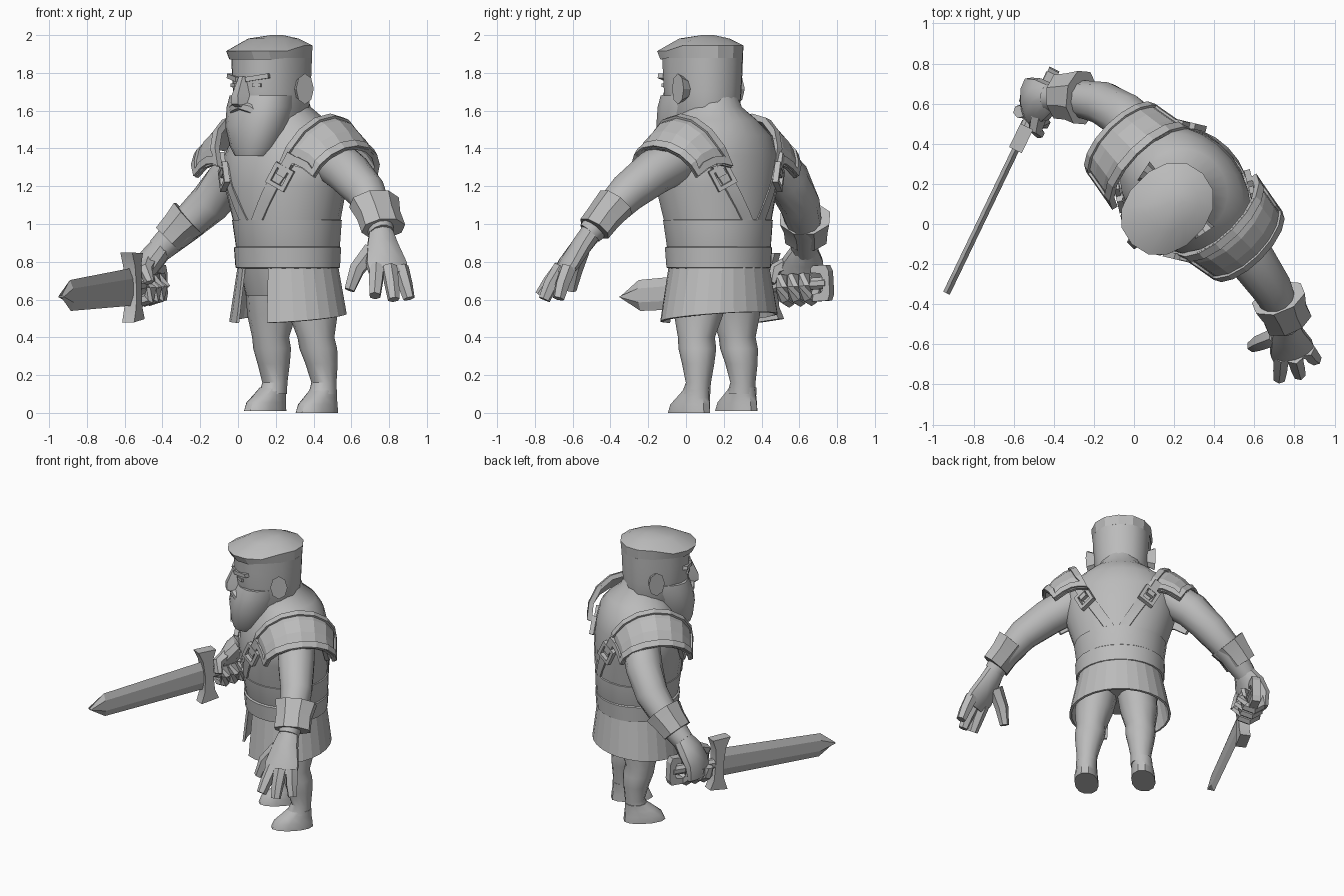
import bpy, bmesh, math
from mathutils import Vector, Matrix

if "Cube" in bpy.data.objects:
    bpy.data.objects.remove(bpy.data.objects["Cube"])

BODY = Matrix.Translation((0.265, 0.175, 0)) @ Matrix.Rotation(math.radians(-45), 4, 'Z')
WORLD = Matrix.Identity(4)
grey = bpy.data.materials.new("plain_grey")
grey.diffuse_color = (0.5, 0.5, 0.5, 1)
grey.use_nodes = True
grey.node_tree.nodes["Principled BSDF"].inputs["Base Color"].default_value = grey.diffuse_color


def finish(name, bm, frame=BODY, smooth=35, solid=0, offset=-1):
    bmesh.ops.recalc_face_normals(bm, faces=bm.faces)
    mesh = bpy.data.meshes.new(name)
    bm.to_mesh(mesh)
    bm.free()
    ob = bpy.data.objects.new(name, mesh)
    bpy.context.collection.objects.link(ob)
    mesh.materials.append(grey)
    ob.matrix_world = frame
    if solid:
        m = ob.modifiers.new("thickness", 'SOLIDIFY')
        m.thickness, m.offset = solid, offset
    if smooth:
        bpy.ops.object.select_all(action='DESELECT')
        ob.select_set(True)
        bpy.context.view_layer.objects.active = ob
        bpy.ops.object.shade_smooth_by_angle(angle=math.radians(smooth))
    return ob


def skin(rings, closed=True, caps=True):
    """Mesh through a list of equally long point rings."""
    bm = bmesh.new()
    vs = [[bm.verts.new(p) for p in r] for r in rings]
    n = len(vs[0])
    for a, b in zip(vs, vs[1:]):
        for i in range(n if closed else n - 1):
            j = (i + 1) % n
            bm.faces.new((a[i], a[j], b[j], b[i]))
    if caps:
        bm.faces.new(vs[0])
        bm.faces.new(vs[-1])
    return bm


def oval(z, rx, y0, y1, xc=0, n=20, p=1.0):
    pw = lambda t: math.copysign(abs(t) ** p, t)
    cy, ry = (y0 + y1) / 2, (y1 - y0) / 2
    ang = [2 * math.pi * (i + 0.5) / n for i in range(n)]
    return [Vector((xc + rx * pw(math.cos(a)), cy + ry * pw(math.sin(a)), z)) for a in ang]


def loft(name, rows, n=20, p=1.0, smooth=35):
    return finish(name, skin([oval(*r, n=n, p=p) for r in rows]), smooth=smooth)


def tube(name, path, radii, n=10, smooth=40, frame=WORLD):
    """Tube along a path; each radius is (sideways, upright) or one number."""
    pts = [Vector(p) for p in path]
    rings = []
    for i, c in enumerate(pts):
        d = (pts[min(i + 1, len(pts) - 1)] - pts[max(i - 1, 0)]).normalized()
        u = d.cross(Vector((0, 0, 1))).normalized()
        v = u.cross(d)
        r = radii[i] if isinstance(radii[i], tuple) else (radii[i], radii[i])
        rings.append([c + u * r[0] * math.cos(t) + v * r[1] * math.sin(t)
                      for t in [2 * math.pi * (k + 0.5) / n for k in range(n)]])
    return finish(name, skin(rings), frame, smooth)


def block(name, size, mat, frame=BODY):
    bm = bmesh.new()
    bmesh.ops.create_cube(bm, size=1, matrix=mat @ Matrix.Diagonal((*size, 1)))
    return finish(name, bm, frame, 20)


# torso, sampled again by the straps
TORSO = [(0.62, .25, -.2, .22), (0.78, .27, -.25, .25), (1.02, .297, -.285, .265), (1.2, .352, -.31, .275),
         (1.36, .37, -.295, .265), (1.47, .32, -.25, .24), (1.55, .22, -.22, .19), (1.62, .15, -.2, .11),
         (1.7, .13, -.2, .08)]
loft("torso", TORSO, 24)


def torso_point(x, z, side, lift):
    for a, b in zip(TORSO, TORSO[1:]):
        if a[0] <= z <= b[0]:
            t = (z - a[0]) / (b[0] - a[0])
            rx, y0, y1 = [a[i] + t * (b[i] - a[i]) for i in (1, 2, 3)]
            c, r = (y0 + y1) / 2, (y1 - y0) / 2
            return Vector((x, c + side * (r * math.sqrt(max(0, 1 - (x / rx) ** 2)) + lift), z))


loft("waist_wrap", [(0.86, .278, -.262, .262), (0.88, .284, -.27, .268), (1.02, .302, -.29, .273),
                    (1.025, .294, -.28, .262)], 24)
loft("belt", [(0.765, .275, -.258, .255), (0.77, .288, -.27, .265), (0.875, .294, -.28, .272),
              (0.885, .278, -.265, .262)], 24)

# skirt, open at the front
rings = []
for z, rx, ry in ((0.79, .272, .258), (0.505, .332, .29)):
    angs = [math.radians(-90 + 20 + 320 * i / 24) for i in range(25)]
    rings.append([Vector((rx * math.cos(a), ry * math.sin(a), z + (.03 * math.sin(a) if z < .6 else 0)))
                  for a in angs])
finish("skirt", skin(rings, False, False), smooth=0, solid=0.015)

# legs and feet
for s, side, dx, dy in ((1, "left", .04, -.008), (-1, "right", .03, -.025)):
    leg = [(.72, .135, -.15, .17, .115), (.52, .125, -.11, .16, .143), (.4, .098, -.07, .125, .157),
           (.34, .1, -.06, .14, .16), (.26, .086, -.03, .14, .166), (.16, .068, 0, .13, .17),
           (.1, .07, -.03, .13, .173)]
    loft(side + "_leg", [(z, r, a + dy, b + dy, x * s + dx * (1.2 - z)) for z, r, a, b, x in leg], 12)
    foot = [(.135, .068, -.01, .13, .175), (.09, .07, -.07, .132, .177), (.055, .076, -.115, .137, .18),
            (.01, .078, -.135, .142, .18)]
    loft(side + "_foot", [(max(0, z - .01 * (s > 0)), r, a + dy, b + dy, x * s + dx) for z, r, a, b, x in foot],
         12, 0.9)

# head, hair and beard
loft("head", [(1.48, .13, -.25, .06), (1.58, .17, -.32, .085), (1.7, .182, -.34, .095), (1.8, .187, -.345, .1),
              (1.88, .19, -.35, .103)], 14, 0.88)
hair = skin([oval(*r, n=14, p=0.9) for r in ((1.88, .193, -.365, .104), (1.945, .2, -.39, .11),
                                           (1.982, .12, -.25, .03), (2.0, .03, -.12, -.05))])
for v in hair.verts:  # fringe dips at the front
    if v.co.z < 1.95 and v.co.y < -.2:
        v.co.z -= .03 if v.co.z > 1.9 else .01
finish("hair", hair, smooth=25)
loft("beard", [(1.36, .1, -.35, -.15), (1.41, .135, -.365, -.13), (1.52, .172, -.378, -.09),
               (1.62, .186, -.36, -.05), (1.68, .184, -.335, -.05)], 14, 0.85)
nose = [[Vector((x * w, y, z)) for x, y in ((-1, -.33), (-.55, f), (.55, f), (1, -.33))]
        for z, w, f in ((1.61, .035, -.36), (1.635, .046, -.4), (1.68, .042, -.4), (1.78, .026, -.355))]
finish("nose", skin(nose), smooth=25)
for s, side in ((1, "left"), (-1, "right")):
    R = Matrix.Rotation
    block(side + "_brow", (.13, .05, .025),
          Matrix.Translation((s * .085, -.308, 1.775)) @ R(s * .42, 4, 'Z') @ R(-s * .15, 4, 'Y'))
    block(side + "_eye", (.05, .02, .02), Matrix.Translation((s * .085, -.318, 1.735)) @ R(s * .38, 4, 'Z'))
    tube(side + "_moustache", [(0, -.355, 1.625), (s * .06, -.34, 1.61), (s * .13, -.305, 1.56)],
         [.025, .03, .012], 6, frame=BODY)
    ear = bmesh.new()
    bmesh.ops.create_cone(ear, cap_ends=True, segments=8, radius1=.05, radius2=.078, depth=.06,
                          matrix=Matrix.Translation((s * .188, -.085, 1.715)) @ R(-s * .2, 4, 'Z')
                          @ R(s * math.pi / 2, 4, 'Y') @ Matrix.Diagonal((1.05, .72, 1, 1)))
    finish(side + "_ear", ear, smooth=20)

# shoulder pads with raised trim, buckles and crossing straps
for s, side, dy in ((1, "left", .015), (-1, "right", -.055)):
    def pad_point(t, a, lift=0):
        rn, ry = .29 - .11 * t, .262 - .04 * t + lift
        apex = Vector((.295 + .2 * t, 0, 1.565 - .165 * t + .035 * math.sin(math.pi * t)))
        n = Vector((.38 + .12 * t, 0, .92 - .06 * t))
        p = apex + n * (rn * (math.cos(a) - 1) + lift) + Vector((0, ry * math.sin(a), 0))
        return Vector((s * p.x, p.y + dy, p.z))

    arc = [math.radians(-90 + 180 * i / 8) for i in range(9)]
    finish(side + "_shoulder_pad", skin([[pad_point(t / 3, a) for a in arc] for t in range(4)], False, False),
           smooth=0, solid=.02, offset=0)
    trim = skin([[pad_point(t / 4, a, .008) for a in arc] for t in range(5)], False, False)
    bmesh.ops.recalc_face_normals(trim, faces=trim.faces)
    ring = bmesh.ops.inset_region(trim, faces=trim.faces[:], thickness=.04, use_boundary=True)["faces"]
    keep = set(ring)
    bmesh.ops.delete(trim, geom=[f for f in trim.faces if f not in keep], context='FACES')
    finish(side + "_pad_trim", trim, smooth=0, solid=.026, offset=0)
    for f, where in ((-1, "front"), (1, "back")):
        steps = [(s * (.23 - .18 * i / 6), 1.32 - .3 * i / 6) for i in range(7)]
        edges = [[torso_point(x + dx, z, f, l) for dx, l in ((-.035, -.02), (-.035, .008), (.035, .008), (.035, -.02))]
                 for x, z in steps]
        finish(side + "_strap_" + where, skin(edges), smooth=30)
        c = torso_point(s * .21, 1.25, f, .02)
        tilt = Matrix.Translation(c) @ Matrix.Rotation(-s * f * .55, 4, 'Z') @ Matrix.Rotation(s * .5, 4, 'Y')
        for k, (bx, bz, w, h) in enumerate(((-.045, 0, .022, .12), (.045, 0, .022, .12),
                                            (0, -.05, .11, .022), (0, .05, .11, .022))):
            block(f"{side}_{where}_buckle_{k}", (w, .03, h), tilt @ Matrix.Translation((bx, 0, bz)))
        block(f"{side}_{where}_tab", (.05, .025, .13), tilt @ Matrix.Translation((0, 0, .07)))

# left arm with open hand
tube("left_arm", [(.42, .04, 1.38), (.5, -.05, 1.34), (.585, -.175, 1.27), (.68, -.31, 1.165), (.735, -.42, 1.05),
                  (.76, -.51, .95)],
     [.11, .125, .12, .105, .085, .066], 12)
tube("left_cuff", [(.72, -.37, 1.115), (.745, -.43, 1.045), (.77, -.485, .975)],
     [(.142, .1), (.122, .09), (.125, .085)], 8, 25)
tube("left_palm", [(.755, -.49, .97), (.765, -.55, .89), (.785, -.62, .79), (.80, -.665, .73)],
     [(.062, .058), (.085, .055), (.115, .05), (.11, .035)], 10)
for k, (a, b, c) in enumerate((((.735, -.655, .77), (.73, -.72, .69), (.725, -.77, .62)),
                               ((.80, -.66, .77), (.815, -.715, .68), (.825, -.75, .6)),
                               ((.86, -.62, .77), (.885, -.655, .68), (.905, -.675, .605)))):
    tube(f"left_finger_{k}", [a, b, c], [.044, .04, .032], 6)
tube("left_thumb", [(.71, -.56, .86), (.63, -.59, .76), (.59, -.61, .65)], [.05, .044, .03], 6)

# right arm with closed fist
tube("right_arm", [(.13, .36, 1.38), (.05, .44, 1.34), (-.045, .535, 1.24), (-.15, .6, 1.11), (-.29, .63, .98),
                   (-.42, .63, .86)],
     [.11, .125, .12, .11, .092, .07], 12)
tube("right_cuff", [(-.26, .63, 1.03), (-.315, .635, .98), (-.375, .635, .92)],
     [(.142, .12), (.125, .102), (.118, .092)], 8, 25)
tube("right_palm", [(-.40, .63, .88), (-.46, .62, .81), (-.51, .61, .73), (-.53, .61, .63)],
     [(.065, .065), (.11, .07), (.125, .06), (.11, .04)], 10)

# sword: local x runs along the blade, z is upright
pommel, tip = Vector((-.40, .765, .69)), Vector((-.935, -.345, .615))
ax = (tip - pommel).normalized()
side_ax = Vector((0, 0, 1)).cross(ax).normalized()
up = ax.cross(side_ax)
SWORD = Matrix((ax, side_ax, up)).transposed().to_4x4()
SWORD.translation = pommel
L = (tip - pommel).length


def plate(name, outline, thick):
    rows = [[Vector((x, y, z)) for x, z in outline] for y in (-thick / 2, thick / 2)]
    return finish(name, skin(rows), SWORD, 20)


for k in range(3):  # fingers wrapped under the grip
    x = .125 + .066 * k
    pts = [SWORD @ Vector((x, .068 * math.cos(t), .075 * math.sin(t) - .01))
           for t in [math.radians(-200 + 50 * i) for i in range(6)]]
    tube(f"right_finger_{k}", pts, [.034] * 6, 6)
tube("right_thumb", [(-.47, .55, .79), (-.49, .48, .76), (-.47, .45, .69)], [.045, .038, .026], 6)
tube("sword_grip", [pommel + ax * .02, pommel + ax * .34], [.034, .034], 8)
plate("sword_pommel", [(-.005, -.06), (-.005, .06), (.01, .095), (.1, .095), (.1, .058), (.045, .05), (.035, .03),
                       (.035, -.03), (.045, -.05), (.1, -.058), (.1, -.095), (.01, -.095)], .055)
plate("sword_guard", [(.30, -.175), (.43, -.185), (.40, -.11), (.39, 0), (.40, .11), (.43, .185), (.30, .175),
                      (.325, .11), (.33, 0), (.325, -.11)], .07)
blade = [[Vector((x, y * .018, z * h)) for y, z in ((0, -1), (1, -.45), (1, .45), (0, 1), (-1, .45), (-1, -.45))]
         for x, h in ((.36, .1), (L - .11, .082), (L, .004))]
finish("sword_blade", skin(blade), SWORD, 15)
